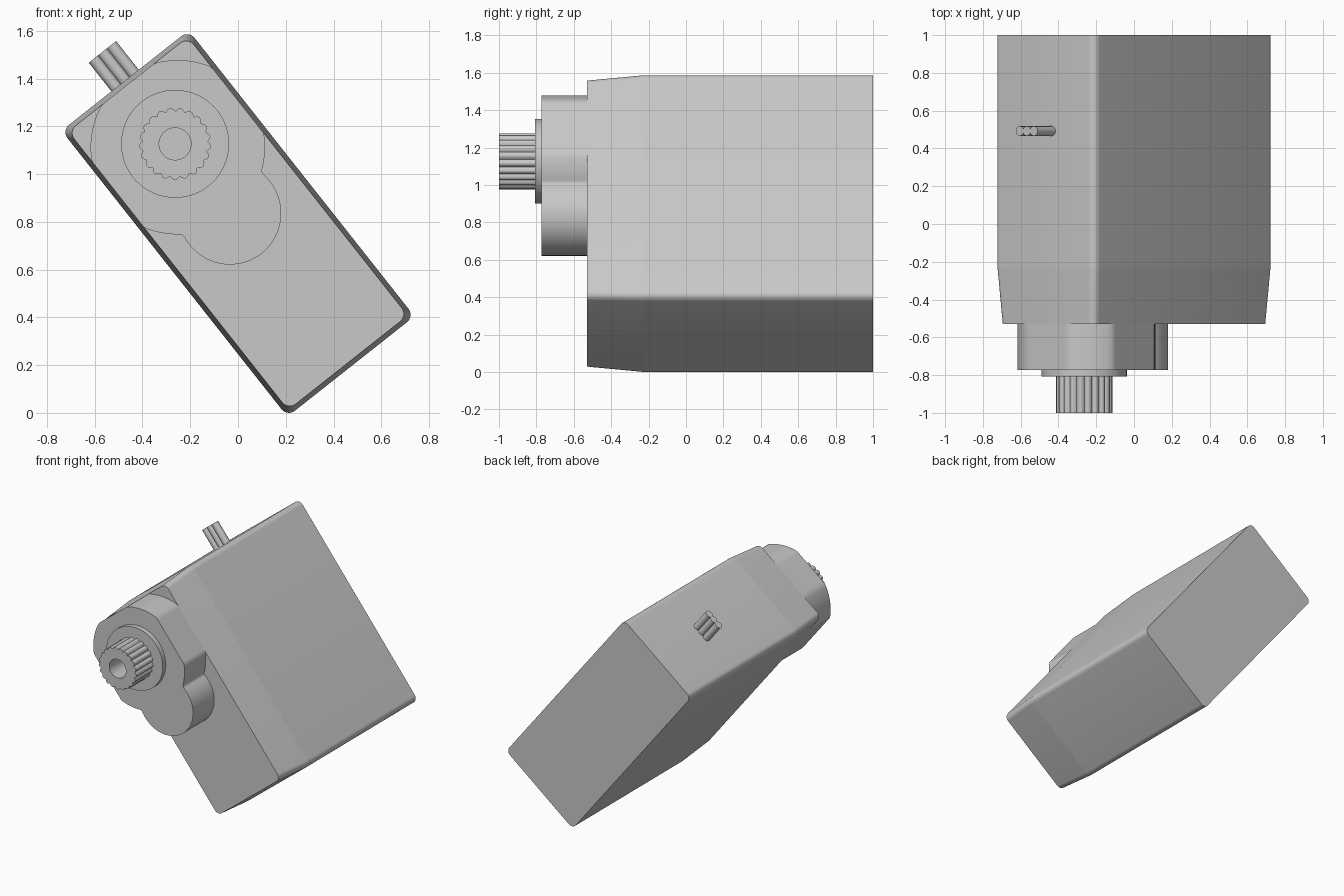
import bpy
import bmesh
from math import sin, cos, pi, sqrt, atan2, radians, tau

cube = bpy.data.objects.get("Cube")
if cube:
    bpy.data.objects.remove(cube, do_unlink=True)

# The case leans in the front plane; parts are built upright, then turned
LEAN = radians(-38.3)
CENTRE_Z = 0.793
HALF_W, HALF_L, CORNER, INSET = 0.339, 0.763, 0.04, 0.02
SHAFT_Z = 0.425

GREY = (0.58, 0.58, 0.58, 1)
grey = bpy.data.materials.new("plain grey")
grey.use_nodes = True
grey.diffuse_color = GREY
grey.node_tree.nodes["Principled BSDF"].inputs["Base Color"].default_value = GREY


def loft(name, sections):
    """Skin a stack of (y, outline) sections, capped at both ends."""
    bm = bmesh.new()
    rings = [[bm.verts.new((x, y, z)) for x, z in pts] for y, pts in sections]
    n = len(rings[0])
    for a, b in zip(rings, rings[1:]):
        for i in range(n):
            j = (i + 1) % n
            bm.faces.new((a[i], a[j], b[j], b[i]))
    bm.faces.new(rings[0])
    bm.faces.new(rings[-1])
    bmesh.ops.recalc_face_normals(bm, faces=bm.faces)
    for f in bm.faces:
        f.smooth = True
    for e in bm.edges:
        if e.calc_face_angle(0) > radians(32):
            e.smooth = False
    for ring in rings:
        for i in range(n):
            bm.edges.get((ring[i], ring[i - 1])).smooth = False
    return add_object(name, bm)


def add_object(name, bm):
    mesh = bpy.data.meshes.new(name)
    bm.to_mesh(mesh)
    bm.free()
    mesh.materials.append(grey)
    ob = bpy.data.objects.new(name, mesh)
    ob.rotation_euler.y = LEAN
    ob.location.z = CENTRE_Z
    bpy.context.collection.objects.link(ob)
    return ob


def arc(cx, cz, r, start, end, steps):
    return [(cx + r * cos(start + (end - start) * i / steps),
             cz + r * sin(start + (end - start) * i / steps))
            for i in range(steps + 1)]


def circle(cx, cz, r, n):
    return arc(cx, cz, r, 0, tau, n)[:-1]


def rounded_rect(half_w, half_l, r):
    pts = []
    for k, (sx, sz) in enumerate(((1, 1), (-1, 1), (-1, -1), (1, -1))):
        pts += arc(sx * (half_w - r), sz * (half_l - r), r,
                   k * pi / 2, (k + 1) * pi / 2, 8)
    return pts


# Case: tapered front shell and plain back cover, meeting at a seam
full = rounded_rect(HALF_W, HALF_L, CORNER)
nose = rounded_rect(HALF_W - INSET, HALF_L - INSET, CORNER)
loft("front_case", [(-0.53, nose), (-0.23, full), (0.465, full)])
loft("back_cover", [(0.465, full), (1.0, full)])

# Gear housing: two filleted lobes trimmed to the front face of the case
big_z, big_r, small_z, small_r, fillet = 0.407, 0.365, 0.055, 0.215, 0.025
d = big_z - small_z
R, S = big_r + fillet, small_r + fillet
drop = (R * R - S * S + d * d) / (2 * d)
side = sqrt(R * R - drop * drop)
fz = big_z - drop
big_angle = atan2(fz - big_z, side)
small_angle = atan2(fz - small_z, side)
outline = arc(0, big_z, big_r, big_angle, pi - big_angle, 96)
outline += arc(-side, fz, fillet, -big_angle, small_angle - pi / 2 + pi / 2 - 2 * small_angle, 6)[1:-1]
outline += arc(0, small_z, small_r, pi - small_angle, tau + small_angle, 48)
outline += arc(side, fz, fillet, pi + small_angle, pi + big_angle, 6)[1:-1]
limit_x, limit_z = HALF_W - INSET, HALF_L - INSET
outline = [(max(-limit_x, min(limit_x, x)), min(limit_z, z)) for x, z in outline]
loft("gear_housing", [(-0.53, outline), (-0.772, outline)])

# Raised collar round the shaft
collar = circle(0, SHAFT_Z, 0.226, 64)
loft("collar", [(-0.772, collar), (-0.807, collar)])

# Splined output shaft with a screw hole
TEETH, STEPS = 21, 6
count = TEETH * STEPS
spline = []
for i in range(count):
    a = tau * i / count
    r = 0.137 + 0.014 * abs(sin(TEETH * a / 2))
    spline.append((r * cos(a), SHAFT_Z + r * sin(a)))
hole = circle(0, SHAFT_Z, 0.067, count)
loft("output_shaft", [(-0.807, spline), (-1.0, spline), (-1.0, hole), (-0.83, hole)])

# Three short wires leaving the end of the case
for name, x in (("right_wire", -0.047), ("middle_wire", 0), ("left_wire", 0.047)):
    bm = bmesh.new()
    bmesh.ops.create_cone(bm, cap_ends=True, segments=16, radius1=0.026,
                          radius2=0.026, depth=0.18)
    bmesh.ops.translate(bm, verts=bm.verts, vec=(x, 0.492, 0.826))
    for f in bm.faces:
        f.smooth = len(f.verts) == 4
    for e in bm.edges:
        e.smooth = e.calc_face_angle(0) < radians(32)
    add_object(name, bm)
